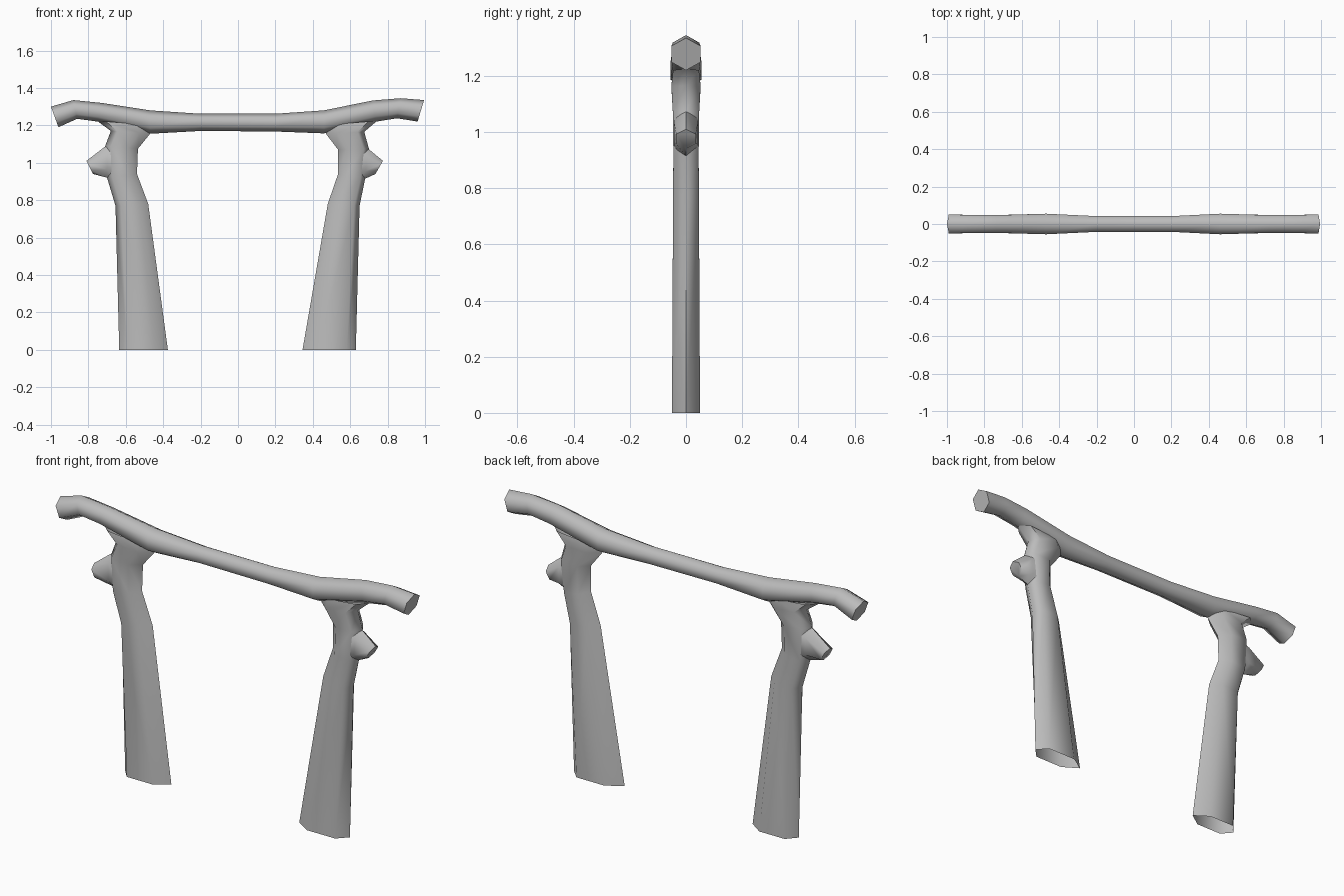
import bpy, bmesh, math
from mathutils import Vector

cube = bpy.data.objects.get("Cube")
if cube:
    bpy.data.objects.remove(cube, do_unlink=True)

grey = bpy.data.materials.new("plain grey")
grey.use_nodes = True
colour = (0.5, 0.5, 0.5, 1)
grey.diffuse_color = colour
grey.node_tree.nodes["Principled BSDF"].inputs["Base Color"].default_value = colour


def hex_loft(name, stations, caps=(), inset=(0.25, 0.25)):
    """Skin six-sided rings; each station is (point a, point b, half depth)."""
    bm = bmesh.new()
    rings = []
    for a, b, depth in stations:
        a, b = Vector((a[0], 0, a[1])), Vector((b[0], 0, b[1]))
        side = Vector((0, depth, 0))
        near, far = a.lerp(b, inset[0]), b.lerp(a, inset[1])
        points = (a, near + side, far + side, b, far - side, near - side)
        rings.append([bm.verts.new(p) for p in points])
    for low, high in zip(rings, rings[1:]):
        for i in range(6):
            j = (i + 1) % 6
            bm.faces.new((low[i], low[j], high[j], high[i]))
    for index in caps:
        bm.faces.new(rings[index])
    bmesh.ops.recalc_face_normals(bm, faces=bm.faces)
    # Open tubes: make sure the walls face away from the axis
    bm.faces.ensure_lookup_table()
    middle = sum((v.co for v in rings[0] + rings[1]), Vector()) / 12
    wall = bm.faces[0]
    if wall.normal.dot(wall.calc_center_median() - middle) < 0:
        bmesh.ops.reverse_faces(bm, faces=bm.faces)
    mesh = bpy.data.meshes.new(name)
    bm.to_mesh(mesh)
    bm.free()
    mesh.materials.append(grey)
    obj = bpy.data.objects.new(name, mesh)
    bpy.context.collection.objects.link(obj)
    bpy.ops.object.select_all(action="DESELECT")
    obj.select_set(True)
    bpy.context.view_layer.objects.active = obj
    bpy.ops.object.shade_smooth_by_angle(angle=math.radians(66))
    return obj


# Crossbeam: top ridge, bottom ridge, half depth
hex_loft("crossbeam", [
    ((-1.0, 1.30), (-0.96, 1.19), 0.052),
    ((-0.88, 1.335), (-0.86, 1.235), 0.047),
    ((-0.73, 1.32), (-0.75, 1.22), 0.047),
    ((-0.47, 1.28), (-0.47, 1.155), 0.055),
    ((-0.2, 1.262), (-0.2, 1.17), 0.042),
    ((0.2, 1.262), (0.2, 1.167), 0.042),
    ((0.46, 1.28), (0.46, 1.157), 0.055),
    ((0.72, 1.333), (0.74, 1.22), 0.047),
    ((0.87, 1.345), (0.85, 1.238), 0.047),
    ((0.995, 1.335), (0.96, 1.22), 0.052),
], caps=(0, -1))

# Legs: outer edge, inner edge, half depth; open at the foot
hex_loft("right_leg", [
    ((-0.635, 0), (-0.375, 0), 0.05),
    ((-0.655, 0.77), (-0.48, 0.78), 0.046),
    ((-0.70, 0.92), (-0.54, 0.94), 0.045),
    ((-0.71, 1.09), (-0.535, 1.075), 0.047),
    ((-0.68, 1.17), (-0.47, 1.155), 0.052),
    ((-0.755, 1.225), (-0.46, 1.20), 0.046),
], inset=(0.17, 0.28))
hex_loft("left_leg", [
    ((0.63, 0), (0.345, 0), 0.05),
    ((0.65, 0.77), (0.48, 0.78), 0.046),
    ((0.68, 0.915), (0.535, 0.94), 0.045),
    ((0.70, 1.075), (0.535, 1.07), 0.047),
    ((0.675, 1.165), (0.47, 1.155), 0.052),
    ((0.745, 1.225), (0.46, 1.20), 0.046),
], inset=(0.17, 0.28))

# Knobs: cut branch stubs on the outer side of each leg
hex_loft("right_knob", [
    ((-0.63, 1.12), (-0.63, 0.88), 0.043),
    ((-0.70, 1.095), (-0.70, 0.92), 0.043),
    ((-0.81, 1.01), (-0.775, 0.94), 0.035),
], caps=(-1,))
hex_loft("left_knob", [
    ((0.62, 1.12), (0.62, 0.88), 0.043),
    ((0.69, 1.08), (0.68, 0.915), 0.043),
    ((0.775, 1.01), (0.735, 0.94), 0.035),
], caps=(-1,))
